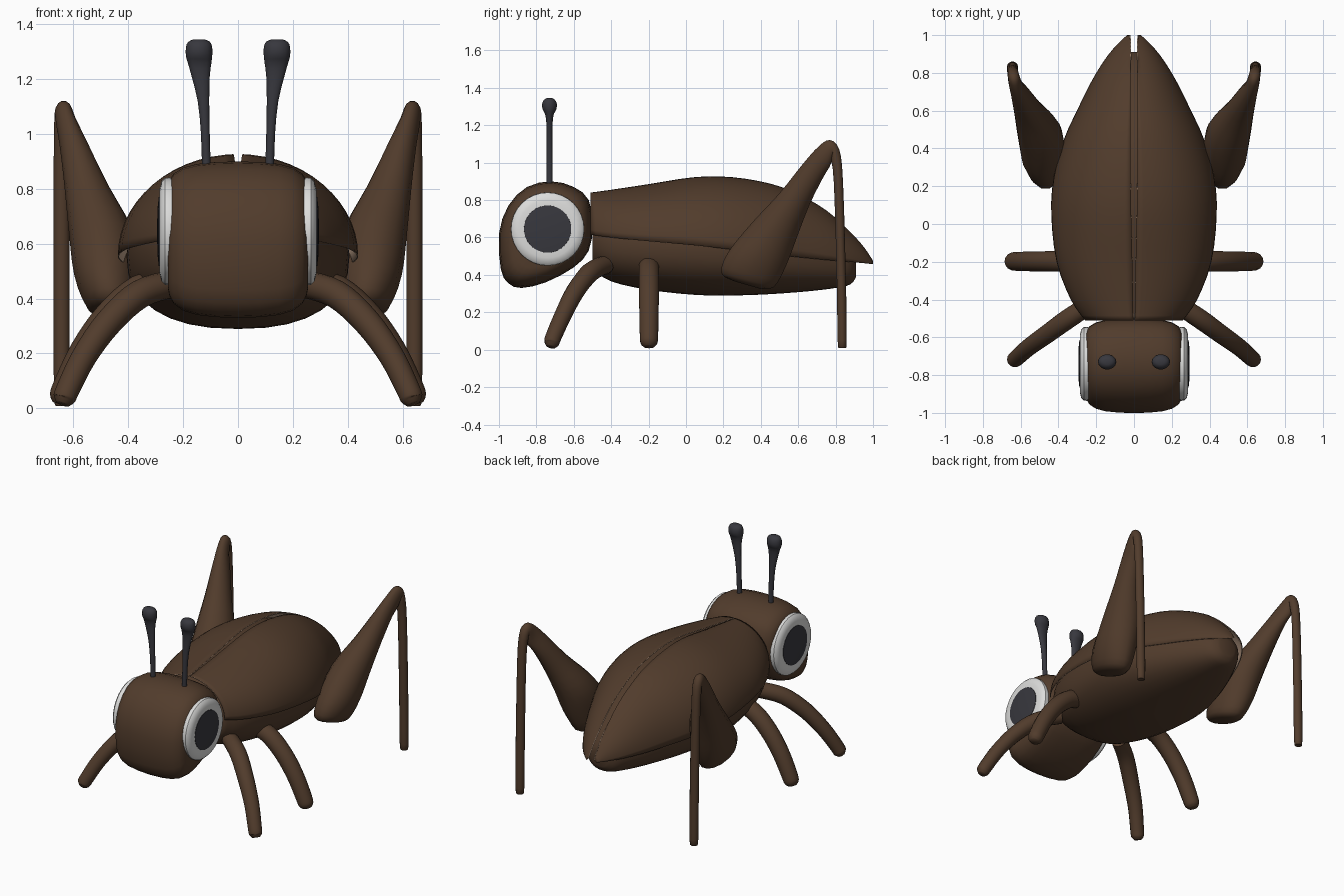
import bpy, bmesh, math
from mathutils import Vector

if "Cube" in bpy.data.objects:
    bpy.data.objects.remove(bpy.data.objects["Cube"])


def material(name, rgb):
    m = bpy.data.materials.new(name)
    m.diffuse_color = (*rgb, 1)
    m.use_nodes = True
    m.node_tree.nodes["Principled BSDF"].inputs["Base Color"].default_value = m.diffuse_color
    return m


BROWN = material("brown shell", (0.083, 0.045, 0.025))
DARK = material("dark grey", (0.039, 0.039, 0.048))
WHITE = material("eye white", (0.72, 0.72, 0.71))
TAN = material("tan lining", (0.55, 0.38, 0.27))


def smooth_rows(rows, n, closed=False):
    """Resample numeric rows with a Catmull-Rom spline."""
    out, c = [], len(rows)
    get = (lambda i: rows[i % c]) if closed else (lambda i: rows[max(0, min(c - 1, i))])
    for i in range(c if closed else c - 1):
        for k in range(n):
            t = k / n
            out.append([0.5 * (2 * q + (r - p) * t + (2 * p - 5 * q + 4 * r - s) * t * t
                               + (3 * q - p - 3 * r + s) * t ** 3)
                        for p, q, r, s in zip(get(i - 1), get(i), get(i + 1), get(i + 2))])
    if not closed:
        out.append(list(rows[-1]))
    return out


def loft(name, rings, mats, caps=True, closed=True, mirror=True, angle=50):
    """Skin a list of point rings, optionally mirrored across x."""
    bm = bmesh.new()
    vs = [[bm.verts.new(p) for p in ring] for ring in rings]
    n = len(rings[0])
    for a, b in zip(vs, vs[1:]):
        for i in range(n if closed else n - 1):
            j = (i + 1) % n
            bm.faces.new((a[i], a[j], b[j], b[i]))
    if caps:
        bm.faces.new(vs[0][::-1])
        bm.faces.new(vs[-1])
    bmesh.ops.recalc_face_normals(bm, faces=bm.faces)
    me = bpy.data.meshes.new(name)
    bm.to_mesh(me)
    bm.free()
    ob = bpy.data.objects.new(name, me)
    bpy.context.collection.objects.link(ob)
    for m in mats:
        me.materials.append(m)
    bpy.ops.object.select_all(action='DESELECT')
    bpy.context.view_layer.objects.active = ob
    ob.select_set(True)
    bpy.ops.object.shade_smooth_by_angle(angle=math.radians(angle))
    if mirror:
        ob.modifiers.new("mirror", 'MIRROR').use_mirror_merge = False
    return ob


def ellipse(c, u, v, n=14):
    """Ring around c spanned by the half-axes u and v."""
    c, u, v = Vector(c), Vector(u), Vector(v)
    return [c + u * math.cos(2 * math.pi * i / n) + v * math.sin(2 * math.pi * i / n) for i in range(n)]


# Head: side profile carried across x, rounding off toward both cheeks
profile = smooth_rows([(-.52, .80), (-.60, .87), (-.72, .90), (-.85, .87), (-.95, .77), (-1.0, .62),
                       (-.99, .43), (-.95, .355), (-.88, .33), (-.75, .36), (-.60, .44),
                       (-.52, .53), (-.50, .66)], 2, True)
half = [(.256, .64), (.25, .74), (.235, .83), (.20, .915), (.15, .965), (.08, .992)]
spans = half + [(0, 1)] + [(-x, s) for x, s in half[::-1]]
loft("head", [[(x, -.74 + (y + .74) * s, .635 + (z - .635) * s) for y, z in profile]
              for x, s in spans], [BROWN], mirror=False)

# Eyes: white lens with a shallow dark pupil
EYE = (-.74, .645)


def disc(name, steps, mat):
    loft(name, [ellipse((x, *EYE), (0, r, 0), (0, 0, r), 32) for x, r in steps], [mat], angle=40)


disc("eye_white", [(.21, .185), (.25, .196), (.266, .195), (.279, .182), (.286, .155), (.287, .12)], WHITE)
disc("eye_pupil", [(.282, .127), (.289, .126), (.293, .09), (.295, .03)], DARK)

# Antennae: thin stalk widening into a club (x, z, half width, half depth)
feelers = smooth_rows([(.115, .86, .016, .016), (.119, 1.0, .016, .016), (.126, 1.12, .021, .016),
                       (.136, 1.21, .033, .017), (.140, 1.26, .043, .024), (.142, 1.285, .048, .038),
                       (.142, 1.315, .048, .040), (.142, 1.336, .040, .030), (.142, 1.345, .020, .015)], 2)
loft("antenna", [ellipse((x, -.73, z), (a, 0, 0), (0, b, 0)) for x, z, a, b in feelers], [DARK])

# Abdomen: egg-like sections (y, half width, top, widest height, bottom)
body = smooth_rows([(-.50, .24, .78, .60, .43), (-.40, .31, .81, .58, .365), (-.20, .375, .85, .57, .32),
                    (.05, .405, .89, .56, .293), (.25, .395, .89, .54, .29), (.45, .335, .855, .51, .297),
                    (.65, .25, .76, .49, .312), (.80, .17, .65, .475, .33), (.88, .115, .56, .465, .35),
                    (.91, .06, .50, .455, .39)], 3)
rings = []
for y, w, top, mid, bot in body:
    ring = []
    for i in range(32):
        a = 2 * math.pi * i / 32
        c, s = math.cos(a), math.sin(a)
        p = 1 if s >= 0 else .85
        ring.append((w * math.copysign(abs(c) ** p, c), y,
                     mid + ((top - mid) * s if s >= 0 else (mid - bot) * -abs(s) ** p)))
    rings.append(ring)
loft("abdomen", rings, [BROWN], mirror=False)

# Wing covers: thin lined shells with a narrow slit (y, half width, top, lower edge, slit)
wing = smooth_rows([(-.51, .26, .84, .615, .004), (-.40, .335, .855, .60, .005), (-.20, .41, .885, .58, .009),
                    (.05, .438, .923, .558, .015), (.25, .425, .922, .535, .018), (.45, .37, .888, .512, .019),
                    (.60, .302, .832, .495, .019), (.75, .228, .745, .48, .019), (.87, .155, .638, .47, .019),
                    (.95, .09, .55, .463, .021), (1.0, .036, .475, .458, .023)], 3)
rings = [[(max(g, w * math.sin(t * math.pi / 28)), y, low + (top - low) * math.cos(t * math.pi / 28))
          for t in range(15)] for y, w, top, low, g in wing]
cover = loft("wing_cover", rings, [BROWN, TAN], caps=False, closed=False)
# Make the shell normals point outward before thickening inward
if sum(f.normal.z for f in cover.data.polygons) < 0:
    cover.data.flip_normals()
shell = cover.modifiers.new("thickness", 'SOLIDIFY')
shell.thickness = .005
shell.offset = -1
shell.material_offset = 1
shell.material_offset_rim = 1


# Front and middle legs: tapering bent tubes (x, y, z, radius)
def tube_leg(name, rows):
    rows = smooth_rows(rows, 4)
    pts = [Vector(r[:3]) for r in rows]
    rings = []
    for i, r in enumerate(rows):
        d = (pts[min(i + 1, len(pts) - 1)] - pts[max(i - 1, 0)]).normalized()
        side = d.cross(Vector((0, 1, 0))).normalized()
        rings.append(ellipse(pts[i], side * r[3], d.cross(side) * r[3]))
    loft(name, rings, [BROWN])


tube_leg("front_leg", [(.24, -.43, .455, .05), (.36, -.51, .415, .052), (.47, -.59, .315, .050),
                       (.56, -.655, .19, .046), (.622, -.71, .065, .043), (.633, -.718, .035, .040),
                       (.640, -.723, .015, .024)])
tube_leg("middle_leg", [(.24, -.198, .46, .054), (.36, -.198, .43, .056), (.47, -.198, .335, .055),
                        (.56, -.198, .21, .053), (.627, -.198, .075, .050), (.642, -.198, .035, .045),
                        (.648, -.198, .015, .028)])

# Hind legs: heavy thigh, sharp knee, straight shin
# (upper edge y, z, lower edge y, z, centre x, half width)
hind = smooth_rows([(.26, .365, .40, .325, .46, .04), (.185, .41, .475, .335, .465, .088),
                    (.22, .52, .54, .45, .482, .115), (.35, .68, .60, .61, .50, .117),
                    (.50, .84, .665, .78, .552, .081), (.62, .99, .735, .92, .597, .053),
                    (.71, 1.09, .77, .98, .626, .037), (.77, 1.122, .785, 1.03, .636, .032),
                    (.82, 1.07, .775, 1.02, .640, .030), (.840, .90, .79, .89, .643, .029),
                    (.855, .40, .805, .40, .643, .029), (.86, .05, .81, .05, .643, .028),
                    (.852, .01, .818, .01, .643, .018)], 3)
loft("hind_leg", [ellipse((x, (ay + by) / 2, (az + bz) / 2), (r, 0, 0), (0, (ay - by) / 2, (az - bz) / 2))
                  for ay, az, by, bz, x, r in hind], [BROWN])
